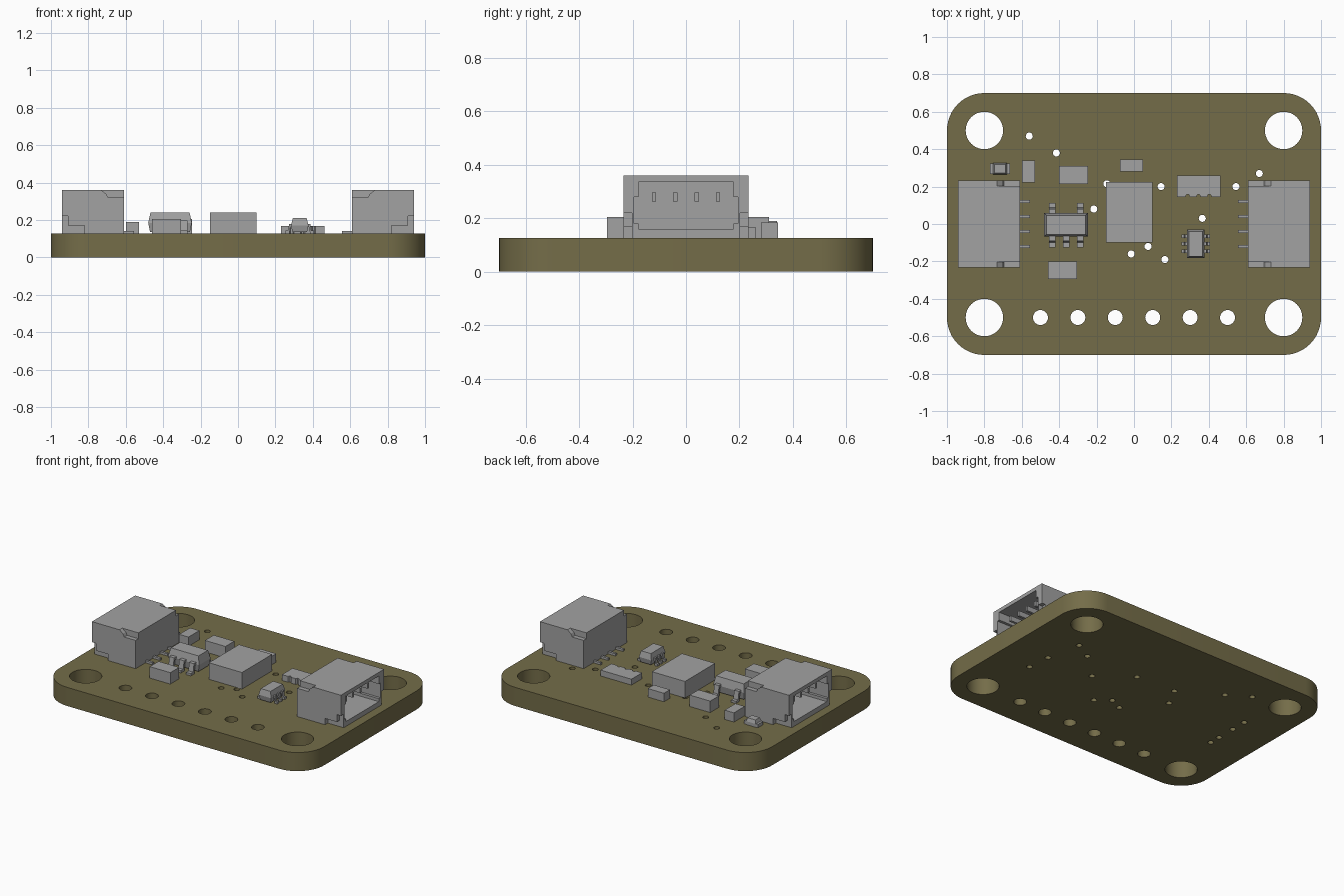
import bpy, bmesh, math
from mathutils import Matrix, Vector

if "Cube" in bpy.data.objects:
    bpy.data.objects.remove(bpy.data.objects["Cube"], do_unlink=True)


def material(name, rgb):
    m = bpy.data.materials.new(name)
    m.use_nodes = True
    m.diffuse_color = (*rgb, 1)
    m.node_tree.nodes["Principled BSDF"].inputs["Base Color"].default_value = (*rgb, 1)
    return m


OLIVE = material("olive_board", (0.175, 0.152, 0.066))
GREY = material("component_grey", (0.36, 0.36, 0.36))
TOP = 0.127  # board surface


def finish(name, bm, mat=GREY):
    bmesh.ops.recalc_face_normals(bm, faces=bm.faces)
    me = bpy.data.meshes.new(name)
    bm.to_mesh(me)
    bm.free()
    me.materials.append(mat)
    ob = bpy.data.objects.new(name, me)
    bpy.context.collection.objects.link(ob)
    return ob


def add_prism(bm, axis, pts, lo, hi):
    """Extrude an outline along one axis; pts hold the other two coordinates."""
    place = {"x": lambda a, b, t: (t, a, b),
             "y": lambda a, b, t: (a, t, b),
             "z": lambda a, b, t: (a, b, t)}[axis]
    low = [bm.verts.new(place(*p, lo)) for p in pts]
    high = [bm.verts.new(place(*p, hi)) for p in pts]
    bm.faces.new(low)
    bm.faces.new(high)
    for i in range(len(pts)):
        j = (i + 1) % len(pts)
        bm.faces.new((low[i], low[j], high[j], high[i]))


def prism(name, axis, pts, lo, hi):
    bm = bmesh.new()
    add_prism(bm, axis, pts, lo, hi)
    return finish(name, bm)


def box(name, x0, x1, y0, y1, z1, z0=TOP):
    return prism(name, "z", [(x0, y0), (x1, y0), (x1, y1), (x0, y1)], z0, z1)


def moulded_body(name, x0, x1, y0, y1, levels):
    """Chip body lofted through (inset, height) levels."""
    bm = bmesh.new()
    rings = [[bm.verts.new((x, y, z)) for x, y in
              ((x0 + d, y0 + d), (x1 - d, y0 + d), (x1 - d, y1 - d), (x0 + d, y1 - d))]
             for d, z in levels]
    bm.faces.new(rings[0])
    bm.faces.new(rings[-1])
    for a, b in zip(rings, rings[1:]):
        for i in range(4):
            j = (i + 1) % 4
            bm.faces.new((a[i], a[j], b[j], b[i]))
    return finish(name, bm)


def lead(name, x, y, angle, width, length, top):
    """Bent lead starting at the body and stepping down to the board."""
    t = 0.016
    pts = [(-0.02, top), (length * 0.45, top), (length * 0.6, TOP + t), (length, TOP + t),
           (length, TOP), (length * 0.4, TOP), (length * 0.25, top - t), (-0.02, top - t)]
    ob = prism(name, "y", pts, -width / 2, width / 2)
    ob.data.transform(Matrix.Translation((x, y, 0)) @ Matrix.Rotation(math.radians(angle), 4, "Z"))


# Board: rounded outline with round holes, filled as a flat curve
curve = bpy.data.curves.new("board", "CURVE")
curve.dimensions = "2D"
curve.fill_mode = "BOTH"
curve.extrude = TOP / 2


def spline(points):
    s = curve.splines.new("POLY")
    s.points.add(len(points) - 1)
    for p, (x, y) in zip(s.points, points):
        p.co = (x, y, 0, 1)
    s.use_cyclic_u = True


def arc(cx, cy, r, start, sweep, n):
    return [(cx + r * math.cos(start + sweep * i / n), cy + r * math.sin(start + sweep * i / n))
            for i in range(n)]


outline = []
for k, (sx, sy) in enumerate(((1, 1), (-1, 1), (-1, -1), (1, -1))):
    outline += arc(sx * 0.8, sy * 0.5, 0.2, k * math.pi / 2, math.pi / 2 * 13 / 12, 13)
spline(outline)

vias = [(-0.56, 0.47), (-0.415, 0.38), (-0.215, 0.08), (-0.145, 0.215), (0.145, 0.2),
        (0.545, 0.2), (0.67, 0.27), (0.365, 0.03), (0.165, -0.19), (0.075, -0.12),
        (-0.015, -0.16), (-0.725, -0.126), (-0.725, -0.046), (-0.725, 0.086),
        (-0.725, 0.196), (0.735, -0.13), (0.72, 0.03)]
holes = [(x, y, 0.1, 40) for x in (-0.8, 0.8) for y in (-0.5, 0.5)]
holes += [(-0.5 + 0.2 * i, -0.5, 0.04, 28) for i in range(6)]
holes += [(x, y, 0.019, 16) for x, y in vias]
for x, y, r, n in holes:
    spline(arc(x, y, r, 0, 2 * math.pi, n))

board = bpy.data.objects.new("board", curve)
board.location.z = TOP / 2
bpy.context.collection.objects.link(board)
curve.materials.append(OLIVE)
bpy.context.view_layer.objects.active = board
board.select_set(True)
bpy.ops.object.convert(target="MESH")
bpy.ops.object.shade_smooth_by_angle(angle=math.radians(30))
board.select_set(False)


# Cable sockets: one shape, turned around for the other side
def socket(side, turn):
    parts = []
    housing = box(side + "_socket_housing", 0.61, 0.94, -0.233, 0.233, 0.36)
    bm = bmesh.new()
    half = [(0.177, 0.335), (0.177, 0.28), (0.195, 0.28), (0.195, 0.18), (0.177, 0.18), (0.177, 0.16)]
    add_prism(bm, "x", half + [(-y, z) for y, z in reversed(half)], 0.72, 1.0)
    upper = [(0.6, 0.32), (0.695, 0.32), (0.705, 0.34), (0.735, 0.362), (0.735, 0.4), (0.6, 0.4)]
    lower = [(0.82, 0.1), (0.96, 0.1), (0.96, 0.22), (0.91, 0.22), (0.91, 0.17), (0.82, 0.17)]
    for pts in (upper, lower):
        add_prism(bm, "y", pts, 0.203, 0.3)
        add_prism(bm, "y", pts, -0.3, -0.203)
    cutter = finish("socket_cutter", bm)
    cutter.hide_render = True
    mod = housing.modifiers.new("cut", "BOOLEAN")
    mod.operation = "DIFFERENCE"
    mod.solver = "EXACT"
    mod.object = cutter
    bpy.context.view_layer.objects.active = housing
    bpy.ops.object.modifier_apply(modifier=mod.name)
    bpy.data.objects.remove(cutter, do_unlink=True)
    parts.append(housing)
    # Contact pins inside and solder tails behind
    for i in range(4):
        y = -0.12 + 0.08 * i
        parts.append(box(f"{side}_socket_pin_{i}", 0.71, 0.9, y - 0.008, y + 0.008, 0.297, 0.262))
        parts.append(box(f"{side}_socket_tail_{i}", 0.555, 0.62, y - 0.008, y + 0.008, 0.142))
    for ob in parts:
        ob.data.transform(Matrix.Rotation(turn, 4, "Z"))


socket("left", 0)
socket("right", math.pi)

# Plain block components
box("inductor", -0.15, 0.1, -0.1, 0.225, 0.24)
box("front_capacitor", -0.46, -0.305, -0.295, -0.2, 0.205)
box("rear_capacitor", -0.4, -0.245, 0.215, 0.31, 0.205)
box("upright_resistor", -0.6, -0.53, 0.223, 0.34, 0.19)
box("small_capacitor", -0.075, 0.047, 0.28, 0.345, 0.185)

# Resistor array with notches between its terminals
edge = [(0.23, 0.145)]
for i in range(3):
    x = 0.287 + 0.058 * i
    edge += [(x - 0.012, 0.145), (x - 0.006, 0.157), (x + 0.006, 0.157), (x + 0.012, 0.145)]
edge += [(0.463, 0.145), (0.463, 0.26), (0.23, 0.26)]
prism("resistor_array", "z", edge, TOP, 0.167)

# Indicator lamp: flat base, end caps and lens
box("lamp_base", -0.765, -0.67, 0.27, 0.32, 0.145)
for n, x in (("right", -0.77), ("left", -0.68)):
    box(f"lamp_{n}_cap", x, x + 0.016, 0.267, 0.323, 0.15)
moulded_body("lamp_lens", -0.755, -0.68, 0.264, 0.326, [(0, TOP), (0, 0.15), (0.008, 0.172)])

# Five-lead chip
moulded_body("regulator_body", -0.48, -0.247, -0.068, 0.058,
             [(0.01, 0.135), (0, 0.185), (0.012, 0.24)])
for i, x in enumerate((-0.437, -0.362, -0.287)):
    lead(f"regulator_front_lead_{i}", x, -0.062, -90, 0.036, 0.063, 0.197)
    if i != 1:
        lead(f"regulator_rear_lead_{i}", x, 0.052, 90, 0.036, 0.06, 0.197)

# Six-lead small chip
moulded_body("sensor_body", 0.283, 0.377, -0.183, -0.03,
             [(0.008, 0.135), (0, 0.17), (0.01, 0.21)])
for i in range(3):
    y = -0.146 + 0.04 * i
    lead(f"sensor_left_lead_{i}", 0.372, y, 0, 0.02, 0.033, 0.178)
    lead(f"sensor_right_lead_{i}", 0.288, y, 180, 0.02, 0.033, 0.178)
